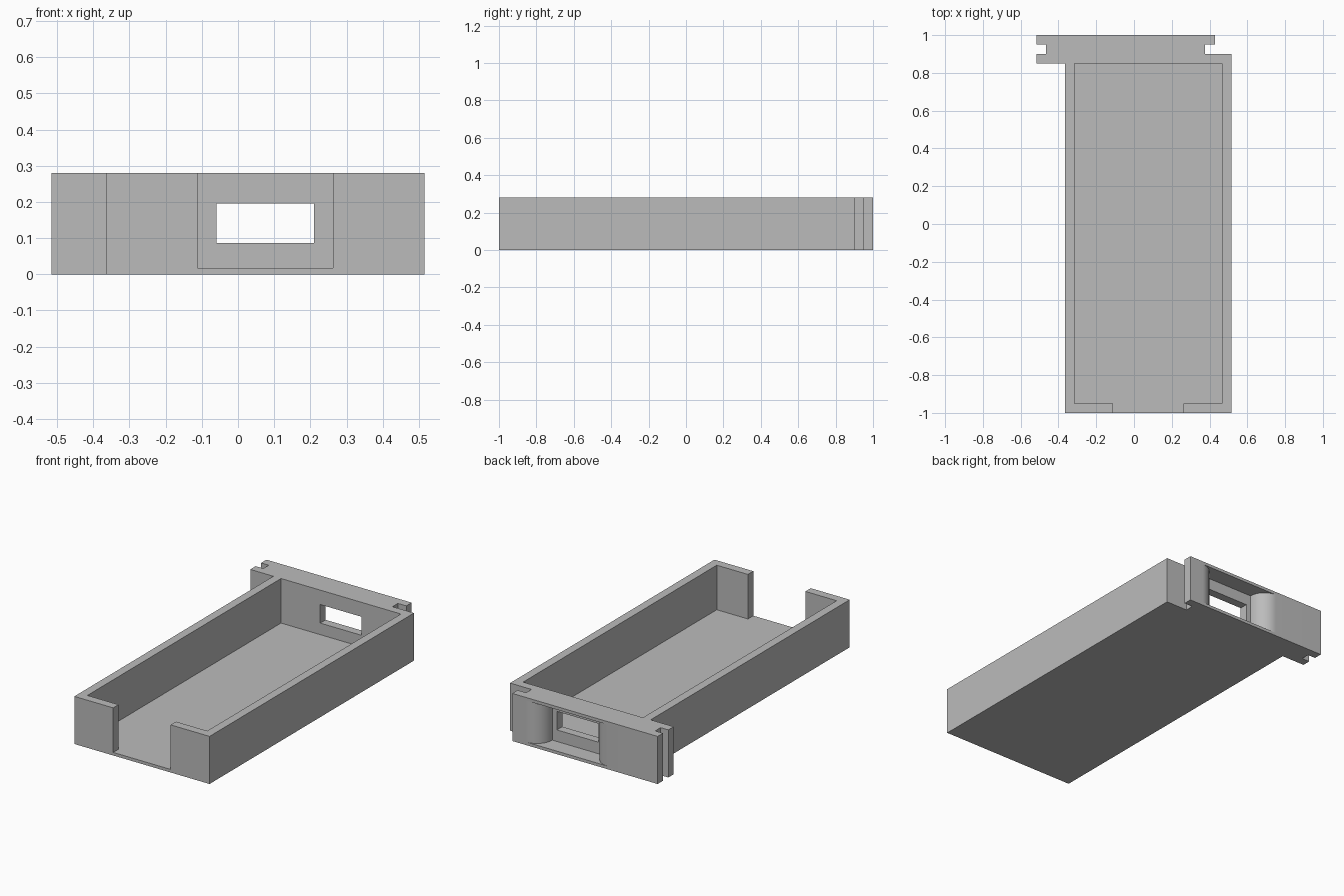
import bpy, bmesh, math

cube = bpy.data.objects.get("Cube")
if cube:
    bpy.data.objects.remove(cube, do_unlink=True)

HEIGHT, FLOOR, WALL = 0.28, 0.018, 0.05
LEFT, RIGHT = -0.365, 0.515          # tray sides
GAP = (-0.112, 0.262)                # front opening
WINDOW = (-0.06, 0.21)
MID = sum(WINDOW) / 2

grey = bpy.data.materials.new("plain grey")
grey.use_nodes = True
grey.diffuse_color = (0.5, 0.5, 0.5, 1)
grey.node_tree.nodes["Principled BSDF"].inputs["Base Color"].default_value = (0.5, 0.5, 0.5, 1)


def prism(name, outline, z0, z1):
    """Extrude a flat xy outline from z0 to z1."""
    bm = bmesh.new()
    base = bm.faces.new([bm.verts.new((x, y, z0)) for x, y in outline])
    top = bmesh.ops.extrude_face_region(bm, geom=[base])["geom"]
    verts = [v for v in top if isinstance(v, bmesh.types.BMVert)]
    bmesh.ops.translate(bm, verts=verts, vec=(0, 0, z1 - z0))
    bmesh.ops.recalc_face_normals(bm, faces=bm.faces)
    mesh = bpy.data.meshes.new(name)
    bm.to_mesh(mesh)
    bm.free()
    mesh.materials.append(grey)
    obj = bpy.data.objects.new(name, mesh)
    bpy.context.collection.objects.link(obj)
    return obj


def cut(target, cutter):
    """Subtract the cutter, then remove it."""
    cutter.hide_render = True
    mod = target.modifiers.new("cut", 'BOOLEAN')
    mod.operation, mod.solver, mod.object = 'DIFFERENCE', 'EXACT', cutter
    bpy.context.view_layer.objects.active = target
    bpy.ops.object.modifier_apply(modifier=mod.name)
    bpy.data.objects.remove(cutter, do_unlink=True)


# Tray body with the slotted end plate
tray = prism("tray", [
    (LEFT, -1), (RIGHT, -1), (RIGHT, 0.9), (0.375, 0.9), (0.375, 0.95),
    (0.43, 0.95), (0.43, 1), (-0.515, 1), (-0.515, 0.95), (-0.465, 0.95),
    (-0.465, 0.9), (-0.515, 0.9), (-0.515, 0.85), (LEFT, 0.85)], 0, HEIGHT)

# Open cavity joined to the front gap
x0, x1, y0, y1 = LEFT + WALL, RIGHT - WALL, -1 + WALL, 0.85
cut(tray, prism("cavity_cutter", [
    (GAP[0], -1.1), (GAP[1], -1.1), (GAP[1], y0), (x1, y0),
    (x1, y1), (x0, y1), (x0, y0), (GAP[0], y0)], FLOOR, HEIGHT + 0.1))

# Back recess with rounded cheeks
half, radius, steps = 0.265, 0.1, 16
cheek = [(half - radius * math.cos(a), 0.9 + radius * math.sin(a))
         for a in (math.pi / 2 * i / steps for i in range(steps + 1))]
side = cheek + [(half, 1.1)]
outline = [(MID + x, y) for x, y in side] + [(MID - x, y) for x, y in reversed(side)]
cut(tray, prism("recess_cutter", outline, FLOOR, HEIGHT - FLOOR))

# Window through the end wall
cut(tray, prism("window_cutter", [
    (WINDOW[0], 0.8), (WINDOW[1], 0.8), (WINDOW[1], 0.93), (WINDOW[0], 0.93)], 0.086, 0.195))

# Smooth only the rounded cheeks
bpy.ops.object.select_all(action='DESELECT')
tray.select_set(True)
bpy.context.view_layer.objects.active = tray
bpy.ops.object.shade_smooth_by_angle(angle=math.radians(30))
